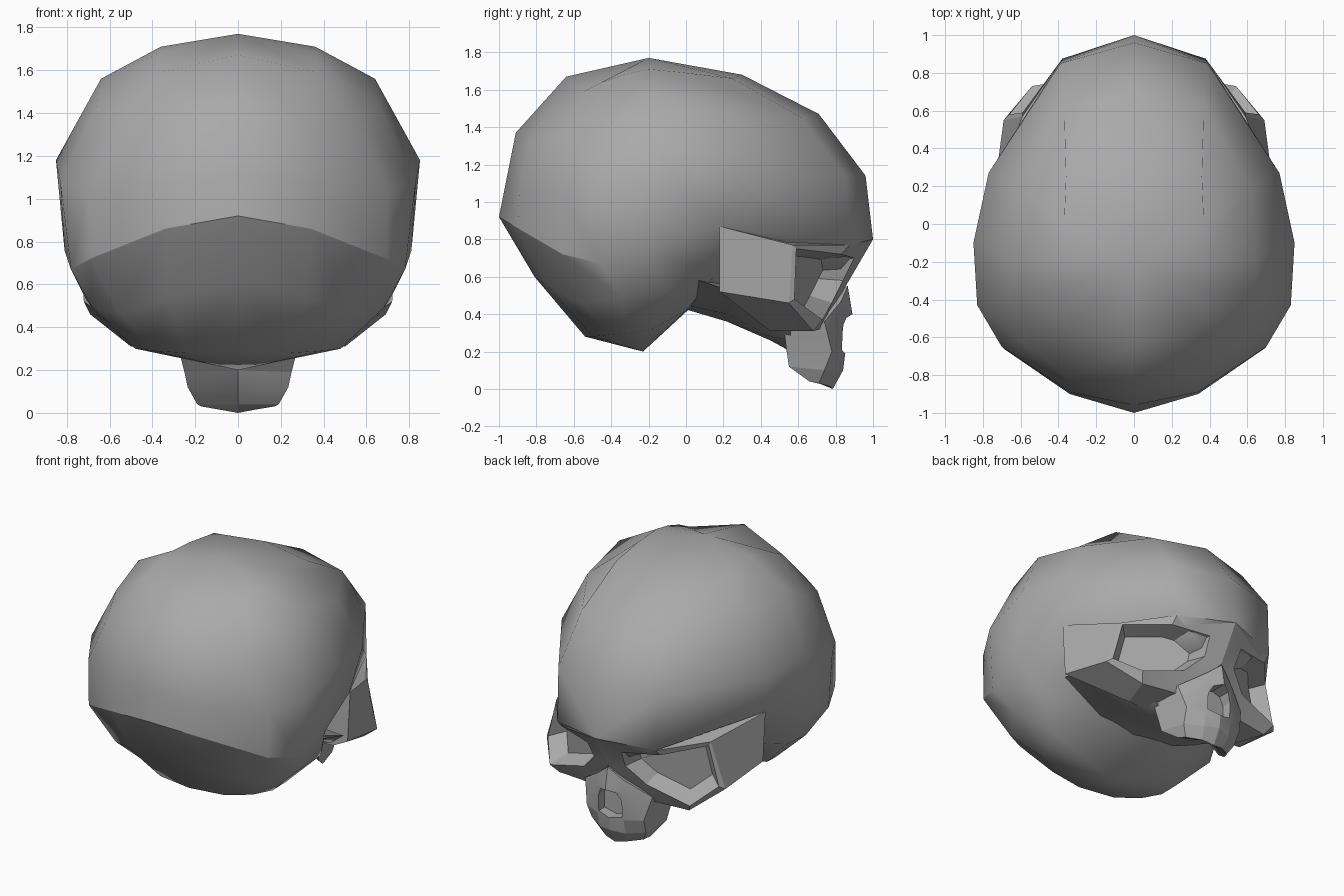
import bpy
import bmesh
import math
from mathutils import Vector

old = bpy.data.objects.get("Cube")
if old:
    bpy.data.objects.remove(old, do_unlink=True)

GREY = (0.4, 0.4, 0.4, 1.0)
bone = bpy.data.materials.new("bone grey")
bone.use_nodes = True
bone.diffuse_color = GREY
bone.node_tree.nodes["Principled BSDF"].inputs["Base Color"].default_value = GREY


def bridge(bm, first, second, closed=False, skip=()):
    """Join two rows of vertices with quads."""
    count = len(first)
    for i in range(count if closed else count - 1):
        if i not in skip:
            j = (i + 1) % count
            bm.faces.new((first[i], first[j], second[j], second[i]))


def add_rows(bm, rows):
    return [[bm.verts.new(p) for p in row] for row in rows]


def finish(bm, name):
    """Mirror the left half across the middle, weld it and make an object."""
    copy = bmesh.ops.duplicate(bm, geom=bm.verts[:] + bm.edges[:] + bm.faces[:])["geom"]
    for item in copy:
        if isinstance(item, bmesh.types.BMVert):
            item.co.x = -item.co.x
    bmesh.ops.remove_doubles(bm, verts=bm.verts[:], dist=0.0005)
    bmesh.ops.recalc_face_normals(bm, faces=bm.faces[:])
    mesh = bpy.data.meshes.new(name)
    bm.to_mesh(mesh)
    bm.free()
    obj = bpy.data.objects.new(name, mesh)
    bpy.context.collection.objects.link(obj)
    mesh.materials.append(bone)
    return obj


def activate(obj):
    bpy.ops.object.select_all(action='DESELECT')
    obj.select_set(True)
    bpy.context.view_layer.objects.active = obj


def smooth(obj, degrees):
    activate(obj)
    bpy.ops.object.shade_smooth_by_angle(angle=math.radians(degrees))


def half_loft(name, rows, caps):
    """Loft half sections that start and end on the middle plane."""
    bm = bmesh.new()
    rows = add_rows(bm, rows)
    for first, second in zip(rows, rows[1:]):
        bridge(bm, first, second)
    if caps:
        bm.faces.new(rows[0])
        bm.faces.new(rows[-1])
    return finish(bm, name)


# Braincase: tilted layers from crown to base, each running back to front
crown, base = (0, -.2, 1.77), (0, -.23, .2)
layers = [
    [crown] * 8,
    [(0, -.64, 1.67), (.36, -.55, 1.59), (.37, -.45, 1.64), (.37, -.33, 1.68),
     (.36, -.2, 1.71), (.37, 0, 1.69), (.36, .25, 1.66), (0, .3, 1.68)],
    [(0, -.91, 1.37), (.34, -.82, 1.33), (.56, -.65, 1.35), (.66, -.4, 1.43),
     (.64, -.18, 1.56), (.62, .2, 1.48), (.37, .62, 1.45), (0, .71, 1.47)],
    [(0, -.96, 1.12), (.34, -.89, 1.07), (.7, -.65, 1.03), (.83, -.43, 1.08),
     (.85, -.1, 1.18), (.77, .27, 1.15), (.39, .85, 1.14), (0, .96, 1.14)],
    [(0, -1, .92), (.34, -.9, .86), (.69, -.66, .72), (.78, -.46, .67),
     (.81, -.2, .76), (.74, .17, .87), (.38, .875, .77), (0, 1, .8)],
    [(0, -.81, .6), (.33, -.73, .54), (.55, -.56, .46), (.68, -.35, .49),
     (.71, -.1, .53), (.58, .15, .6), (.35, .45, .68), (0, .8, .57)],
    [(0, -.54, .28), (.25, -.5, .28), (.4, -.41, .29), (.48, -.3, .3),
     (.5, -.18, .32), (.36, 0, .42), (.2, .02, .43), (0, 0, .43)],
    [base] * 8,
]
braincase = half_loft("braincase", layers, False)
smooth(braincase, 60)

# Sharp ridge round the back of the braincase
verts = braincase.data.vertices
for edge in braincase.data.edges:
    ends = [verts[i].co for i in edge.vertices]
    if all(p.y < -.4 and .65 < p.z < .95 for p in ends):
        edge.use_edge_sharp = True

# Face: brow, cheek plate and eye socket built as loops around the socket
back = [(0, .6, .8), (.38, .5, .8), (.74, .18, .87), (.72, .18, .52),
        (.42, .45, .31), (.15, .45, .3), (0, .5, .5)]
outer = [(0, 1, .8), (.38, .875, .77), (.59, .57, .77), (.69, .55, .46),
         (.5, .68, .31), (.2, .72, .32), (0, .86, .56)]
rim = [(.13, .9, .7), (.38, .83, .72), (.59, .59, .75), (.66, .58, .48),
       (.54, .73, .37), (.24, .78, .46), (.12, .84, .58)]
middle = sum((Vector(p) for p in rim), Vector()) / len(rim)
socket = [middle.lerp(Vector(p), .76) + Vector((-.03, -.11, .01)) for p in rim]

bm = bmesh.new()
loops = add_rows(bm, [back, outer, rim, socket])
bridge(bm, loops[0], loops[1], True, skip=(6,))
bridge(bm, loops[1], loops[2], True)
bridge(bm, loops[2], loops[3], True)
bm.faces.new(loops[0])
bm.faces.new(loops[3])
smooth(finish(bm, "face"), 15)

# Underside joining the braincase and cheeks to the jaw:
# position, middle height, inner width and height, outer width and height
sections = [(-.05, .44, .3, .46, .6, .62), (.22, .36, .3, .4, .66, .53),
            (.45, .26, .25, .28, .41, .33), (.56, .2, .24, .26, .35, .36)]
under = [[(0, y, mid), (w, y, low), (wide, y, high), (0, y, high + .05)]
         for y, mid, w, low, wide, high in sections]
smooth(half_loft("skull_base", under, True), 40)

# Upper jaw: rings from the nose bridge down, each running back to front
jaw_rings = [
    [(0, .5, .45), (.28, .53, .33), (.26, .74, .36), (.1, .83, .47), (0, .865, .55)],
    [(0, .53, .24), (.27, .53, .27), (.24, .76, .28), (.1, .84, .39), (0, .89, .4)],
    [(0, .62, .2), (.25, .54, .19), (.22, .78, .2), (.1, .83, .19), (0, .85, .18)],
    [(0, .72, .09), (.235, .55, .12), (.21, .74, .1), (.1, .81, .09), (0, .84, .1)],
    [(0, .76, .04), (.19, .66, .04), (.17, .71, .03), (.08, .77, .015), (0, .785, 0)],
]
jaw = half_loft("upper_jaw", jaw_rings, True)

# Arched nose opening cut into the jaw
arch = [(0, .4), (.06, .38), (.09, .32), (.09, .21), (0, .19)]
cutter = half_loft("nose_cutter", [[(x, y, z) for x, z in arch] for y in (.77, 1)], True)
cutter.hide_render = True
cut = jaw.modifiers.new("nose_opening", 'BOOLEAN')
cut.operation = 'DIFFERENCE'
cut.solver = 'EXACT'
cut.object = cutter
activate(jaw)
bpy.ops.object.modifier_apply(modifier=cut.name)
bpy.data.objects.remove(cutter, do_unlink=True)
smooth(jaw, 15)
